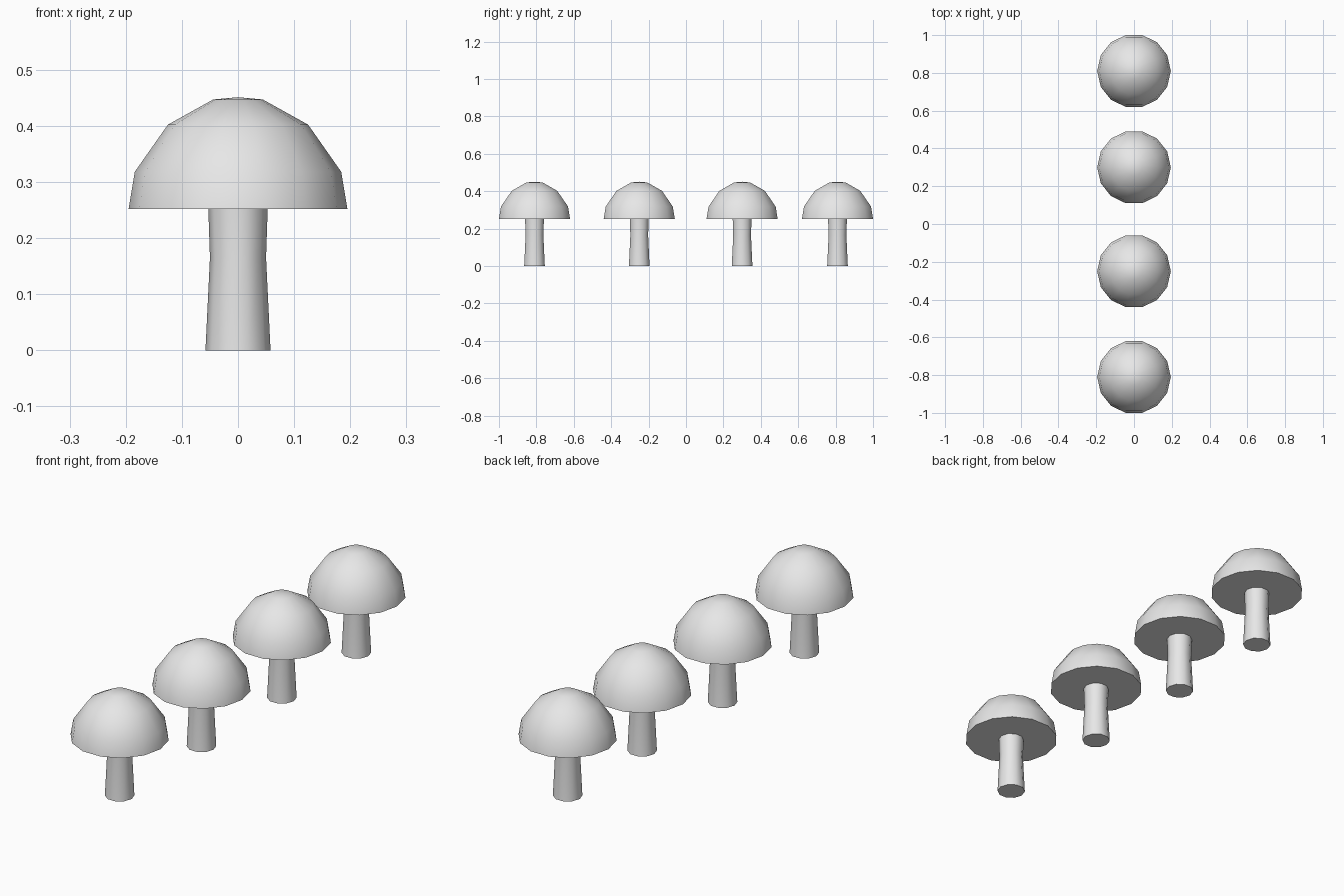
import bpy
import math

cube = bpy.data.objects.get("Cube")
if cube:
    bpy.data.objects.remove(cube, do_unlink=True)

grey = bpy.data.materials.new("plain grey")
grey.use_nodes = True
grey.diffuse_color = (0.8, 0.8, 0.8, 1)
grey.node_tree.nodes["Principled BSDF"].inputs["Base Color"].default_value = (0.8, 0.8, 0.8, 1)


def lathe(name, profile, sides, apex=None):
    """Closed solid from (radius, height) rings; apex adds a pole point."""
    verts = [(r * math.cos(math.tau * i / sides), r * math.sin(math.tau * i / sides), z)
             for r, z in profile for i in range(sides)]
    faces = [tuple(reversed(range(sides)))]
    for k in range(len(profile) - 1):
        for i in range(sides):
            j = (i + 1) % sides
            faces.append((k * sides + i, k * sides + j,
                          (k + 1) * sides + j, (k + 1) * sides + i))
    top = (len(profile) - 1) * sides
    if apex is None:
        faces.append(tuple(range(top, top + sides)))
    else:
        verts.append((0, 0, apex))
        faces += [(top + i, top + (i + 1) % sides, len(verts) - 1) for i in range(sides)]
    mesh = bpy.data.meshes.new(name)
    mesh.from_pydata(verts, [], faces)
    mesh.materials.append(grey)
    return mesh


# Domed cap with a flat underside, and a slightly waisted stem
cap = lathe("cap", [(0.195, 0.252), (0.184, 0.318), (0.125, 0.402), (0.044, 0.447)], 14, 0.451)
stem = lathe("stem", [(0.058, 0), (0.05, 0.165), (0.053, 0.255)], 10)

# Row of four mushrooms sharing the same meshes
parts = []
for n, y in enumerate((-0.81, -0.25, 0.3, 0.81), 1):
    for mesh in (cap, stem):
        ob = bpy.data.objects.new(f"mushroom_{mesh.name}_{n}", mesh)
        ob.location.y = y
        bpy.context.collection.objects.link(ob)
        parts.append(ob)

# Smooth sides, crisp rims
bpy.ops.object.select_all(action='DESELECT')
for ob in parts[:2]:
    ob.select_set(True)
bpy.context.view_layer.objects.active = parts[0]
bpy.ops.object.shade_smooth_by_angle(angle=math.radians(60))
